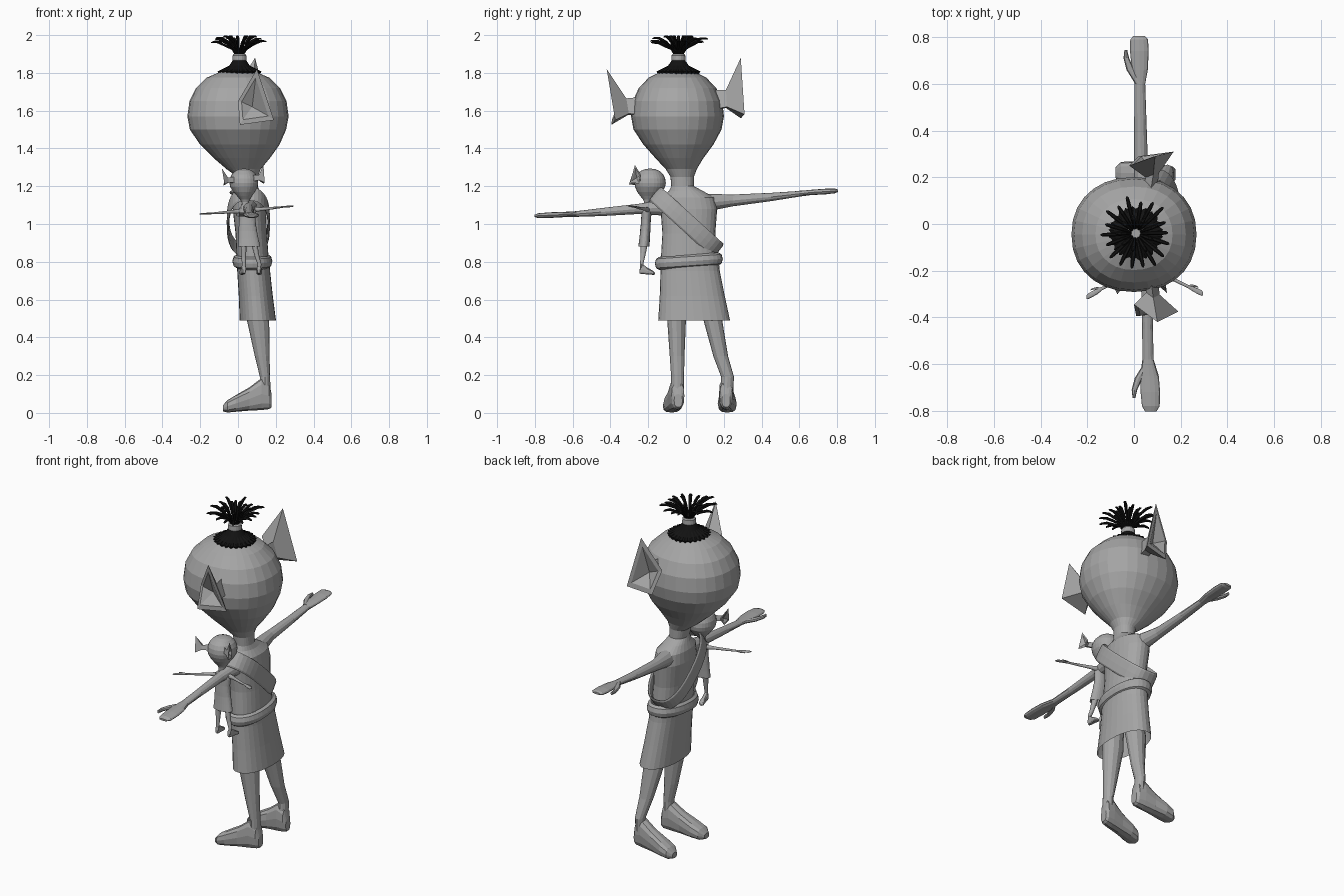
import bpy, bmesh, math, random
from mathutils import Vector, Matrix

if "Cube" in bpy.data.objects:
    bpy.data.objects.remove(bpy.data.objects["Cube"])

random.seed(4)


def mat(name, c):
    m = bpy.data.materials.new(name)
    m.diffuse_color = (*c, 1)
    m.use_nodes = True
    m.node_tree.nodes["Principled BSDF"].inputs["Base Color"].default_value = m.diffuse_color
    return m


GREY = mat("clay grey", (0.38, 0.38, 0.38))
BLACK = mat("hair black", (0.006, 0.006, 0.006))


def make(name, verts, faces, material=GREY, M=Matrix()):
    bm = bmesh.new()
    vs = [bm.verts.new(M @ Vector(v)) for v in verts]
    for f in faces:
        bm.faces.new([vs[i] for i in f])
    bmesh.ops.recalc_face_normals(bm, faces=bm.faces)
    me = bpy.data.meshes.new(name)
    bm.to_mesh(me)
    bm.free()
    me.materials.append(material)
    ob = bpy.data.objects.new(name, me)
    bpy.context.collection.objects.link(ob)
    return ob


def sgnpow(v, p):
    return math.copysign(abs(v) ** p, v)


def loft(name, rings, n=12, e=1.0, caps=True, closed=False, material=GREY, M=Matrix()):
    """Skin between elliptical rings, each given as centre and two half axes."""
    verts, faces = [], []
    for c, u, v in rings:
        for i in range(n):
            a = 2 * math.pi * i / n
            verts.append(Vector(c) + Vector(u) * sgnpow(math.cos(a), e) + Vector(v) * sgnpow(math.sin(a), e))
    k = len(rings)
    for r in range(k if closed else k - 1):
        s = (r + 1) % k
        for i in range(n):
            j = (i + 1) % n
            faces.append((r * n + i, r * n + j, s * n + j, s * n + i))
    if caps and not closed:
        faces += [tuple(range(n)), tuple(range((k - 1) * n, k * n))]
    return make(name, verts, faces, material, M)


def zrings(rows):
    return [((cx, cy, z), (rx, 0, 0), (0, ry, 0)) for z, cx, cy, rx, ry in rows]


def ear(name, rim, apex, root, M):
    """Open cup with a raised rim, joined to the head by a short stalk."""
    rim = [Vector(p) for p in rim]
    apex, root = Vector(apex), Vector(root)
    c = sum(rim, Vector()) / 4
    verts = rim + [p.lerp(c, 0.25) for p in rim] + [apex + (p - c) * 0.3 for p in rim]
    verts += [root + (p - c) * 0.35 for p in rim] + [c.lerp(apex, 0.6)]
    faces = []
    for i in range(4):
        j = (i + 1) % 4
        faces += [(i, j, 4 + j, 4 + i), (4 + i, 4 + j, 16), (i, j, 8 + j, 8 + i), (8 + i, 8 + j, 12 + j, 12 + i)]
    make(name, verts, faces, GREY, M)


def figure(p, M, sweep=0.0, ear_back=0.0):
    # torso, neck and round head
    loft(p + "body", zrings([
        (.78, .08, .015, .085, .15), (.95, .07, .015, .083, .14), (1.08, .06, .015, .088, .15),
        (1.14, .06, .01, .08, .14), (1.175, .055, 0, .06, .09), (1.2, .055, -.018, .05, .06),
        (1.25, .05, -.02, .055, .062), (1.29, .03, -.025, .09, .082), (1.35, .02, -.035, .15, .128),
        (1.42, .01, -.04, .21, .185), (1.5, 0, -.045, .255, .233), (1.57, 0, -.045, .268, .246),
        (1.65, 0, -.045, .257, .237), (1.72, 0, -.045, .222, .205), (1.775, 0, -.045, .165, .152),
        (1.805, 0, -.045, .095, .09), (1.815, 0, -.045, .03, .03)]), 28, .92, M=M)
    # skirt, open below
    sk = loft(p + "skirt", zrings([
        (.83, .078, .018, .088, .153), (.75, .083, .022, .087, .157), (.62, .094, .033, .09, .172),
        (.49, .105, .043, .096, .19)]), 28, .92, caps=False, M=M)
    # legs and feet
    for nm, y0, y1, splay in (("right", -.05, -.045, -.15), ("left", .14, .213, .03)):
        d = y0 - y1
        loft(p + nm + "_leg", zrings([
            (.72, .1, y0 + d * .7, .06, .06), (.5, .105, y0, .06, .05), (.3, .128, y0 - d * .6, .039, .039),
            (.19, .143, y1 - d * .1, .027, .034), (.08, .145, y1, .028, .033)]), 12, M=M)
        foot = [(.178, .022, .03, .1), (.165, .034, .02, .16), (.125, .039, .015, .185), (.06, .041, .012, .135),
                (-.01, .05, .006, .095), (-.055, .047, .002, .068), (-.08, .022, .008, .04)]
        loft(p + nm + "_foot", [((x, y1 + splay * (.15 - x), (a + b) / 2), (0, w, 0), (0, 0, (b - a) / 2))
                                for x, w, a, b in foot], 12, .75, M=M)
    # arms with mitten hands and thumbs: y, x, z, half width, half height
    left = [(.1, .05, 1.11, .05, .05), (.17, .04, 1.118, .04, .04), (.25, .03, 1.125, .03, .031),
            (.45, .027, 1.143, .026, .022), (.6, .025, 1.16, .023, .015), (.66, .025, 1.167, .034, .014),
            (.74, .023, 1.172, .04, .015), (.79, .022, 1.175, .038, .012), (.805, .022, 1.176, .025, .006)]
    right = [(-.08, .06, 1.085, .05, .05), (-.15, .058, 1.085, .04, .038), (-.25, .057, 1.08, .027, .027),
             (-.45, .058, 1.063, .023, .021), (-.58, .06, 1.053, .024, .015), (-.65, .066, 1.05, .04, .014),
             (-.72, .07, 1.047, .042, .015), (-.78, .072, 1.044, .038, .013), (-.802, .072, 1.043, .025, .006)]
    for nm, arm in (("left", left), ("right", right)):
        s = 1 if arm[0][0] > 0 else -1

        def bend(y):
            return sweep * max(0, abs(y) - .15)
        loft(p + nm + "_arm", [((x + bend(y), y, z), (a, 0, 0), (0, 0, b)) for y, x, z, a, b in arm], 12, M=M)
        hx, hz = arm[4][1], arm[5][2]
        loft(p + nm + "_thumb", [((hx + dx + bend(y), s * y, hz), (w, 0, 0), (0, 0, .01)) for y, dx, w in
                                 ((.6, -.005, .015), (.66, -.04, .017), (.71, -.058, .012), (.745, -.06, .006))],
             8, M=M)
    # ears
    e = ear_back
    ear(p + "right_ear", [(e, -.345, 1.65), (.1 + e, -.42, 1.82), (.19 + e, -.375, 1.55), (.01 + e, -.395, 1.525)],
        (.075 + e * .9, -.305, 1.61), (.06 + e * .6, -.2, 1.61), M)
    ear(p + "left_ear", [(-.02 + e, .25, 1.7), (.09 + e, .29, 1.88), (.17 + e, .31, 1.58), (.02 + e, .29, 1.56)],
        (.075 + e * .9, .21, 1.65), (.06 + e * .6, .12, 1.64), M)


figure("", Matrix())

# small carried doll: same shape, scaled and turned to face the hip
doll = Matrix.Translation((.045, -.19, .73)) @ Matrix.Rotation(-math.pi / 2, 4, 'Z') @ Matrix.Scale(.31, 4)
figure("doll_", doll, sweep=.5, ear_back=.17)

# belt roll around the waist
belt = []
for i in range(32):
    a = 2 * math.pi * i / 32
    c, s = sgnpow(math.cos(a), .9), sgnpow(math.sin(a), .9)
    belt.append(((.076 + .084 * c, .015 + .158 * s, .803 + .012 * s), (.022 * c, .022 * s, 0), (0, 0, .034)))
loft("belt", belt, 8, closed=True)

# carrying sash: flat loop from one shoulder to the opposite hip
sash = []
for i in range(36):
    a = 2 * math.pi * i / 36
    c, s = sgnpow(math.cos(a), .85), sgnpow(math.sin(a), .75)
    sash.append(((.055 + .108 * s, .003 - .165 * c, 1.01 + .15 * c),
                 (.007 * s, -.005 * c, .005 * c), (0, .03, .036)))
loft("sash", sash, 8, .6, closed=True)

# hair: jagged cap, tie and a fan of strands
HX, HY, N = .008, -.04, 48
verts, faces = [], []
for k, (r, z) in enumerate(((.034, 1.868), (.055, 1.838), (.085, 1.818), (.105, 1.807), (.1, 1.78))):
    for i in range(N):
        a = 2 * math.pi * i / N
        q = r * (1.12 if i % 2 and k in (2, 3) else 1)
        verts.append((HX + q * math.cos(a), HY + q * math.sin(a), z))
for k in range(4):
    for i in range(N):
        j = (i + 1) % N
        faces.append((k * N + i, k * N + j, k * N + N + j, k * N + N + i))
make("hair_cap", verts, faces, BLACK)
loft("hair_tie", zrings([(1.86, HX, HY, .035, .035), (1.87, HX, HY, .038, .038), (1.893, HX, HY, .036, .036),
                         (1.9, HX, HY, .03, .03)]), 16)


def strand(a, length, top):
    d, t = Vector((math.cos(a), math.sin(a), 0)), Vector((-math.sin(a), math.cos(a), 0))
    path = [(.018, 1.89, .004), (.018 + .15 * length, 1.925, .006), (.018 + .4 * length, top - .028, .008),
            (.018 + .72 * length, top - .008, .009), (.018 + .95 * length, top - .007, .007),
            (.018 + length, top - .009, .003)]
    rings = [(Vector((HX, HY, z)) + d * r, t * w, Vector((0, 0, w * .7)) - d * w * .5) for r, z, w in path]
    loft("hair_strand", rings, 6, material=BLACK)


for i in range(18):
    strand(2 * math.pi * (i + .2 * random.random()) / 18, random.uniform(.115, .15), random.uniform(1.965, 1.995))
for i in range(9):
    strand(2 * math.pi * (i + .5) / 9, random.uniform(.05, .08), 2.0)
